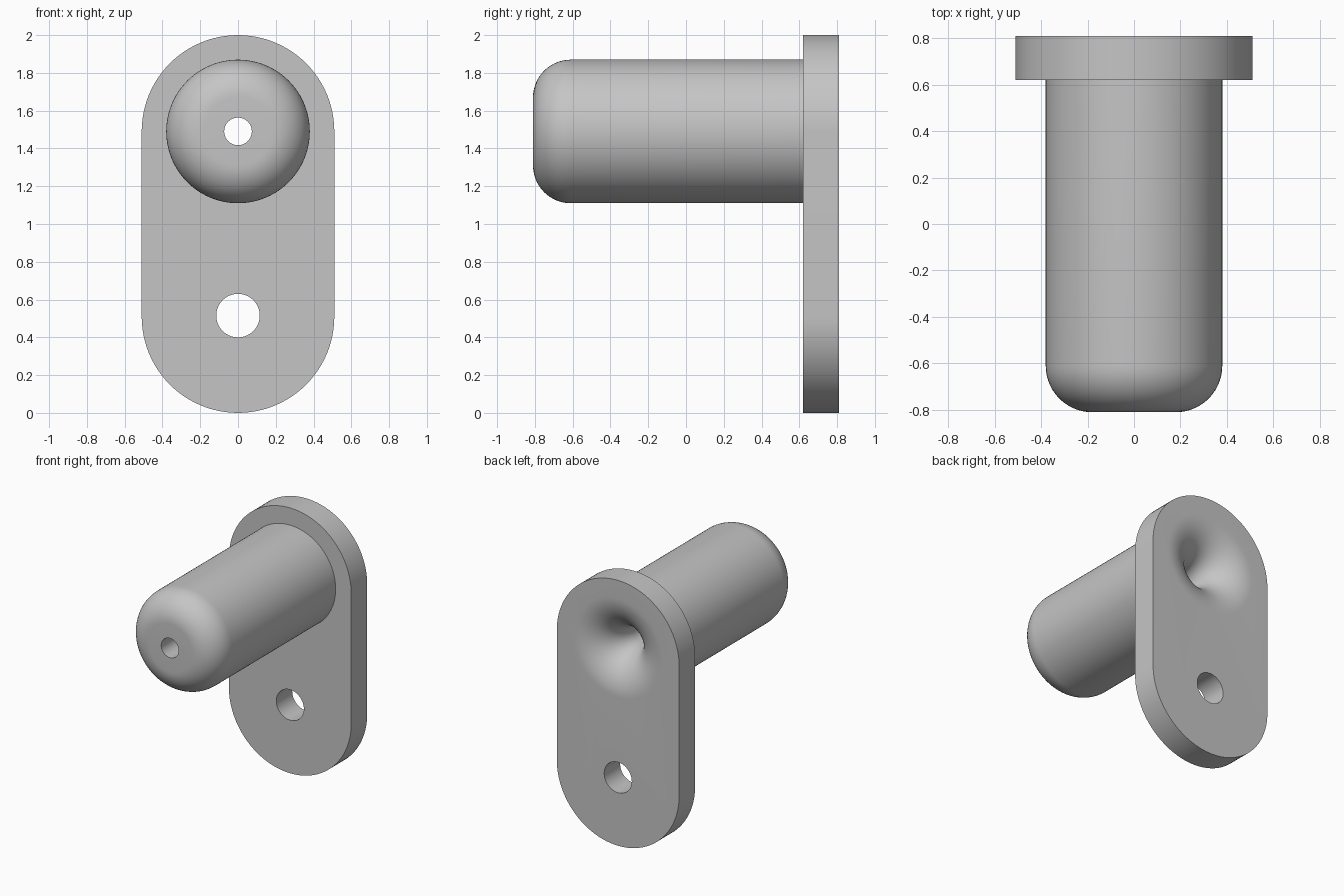
import bpy
import math
from mathutils import Matrix

cube = bpy.data.objects.get("Cube")
if cube:
    bpy.data.objects.remove(cube, do_unlink=True)

BACK, PLATE_FRONT, TIP = 0.81, 0.62, -0.81
AXIS_Z, HOLE_Z = 1.49, 0.515
PLATE_R, BARREL_R, BORE_R, HOLE_R = 0.51, 0.38, 0.073, 0.115
NOSE, FLARE = 0.2, 0.3

grey = bpy.data.materials.new("plain grey")
grey.use_nodes = True
colour = (0.56, 0.56, 0.56, 1)
grey.diffuse_color = colour
grey.node_tree.nodes["Principled BSDF"].inputs["Base Color"].default_value = colour


def make_object(name, verts, faces):
    mesh = bpy.data.meshes.new(name)
    mesh.from_pydata(verts, [], faces)
    mesh.materials.append(grey)
    obj = bpy.data.objects.new(name, mesh)
    bpy.context.collection.objects.link(obj)
    return obj


def loft(name, rings):
    """Skin equal rings of points, front to back, and cap both ends."""
    n = len(rings[0])
    faces = [(k * n + i, k * n + (i + 1) % n, (k + 1) * n + (i + 1) % n, (k + 1) * n + i)
             for k in range(len(rings) - 1) for i in range(n)]
    faces.append(tuple(reversed(range(n))))
    faces.append(tuple(range((len(rings) - 1) * n, len(rings) * n)))
    obj = make_object(name, [p for ring in rings for p in ring], faces)
    import bmesh
    bm = bmesh.new()
    bm.from_mesh(obj.data)
    bmesh.ops.recalc_face_normals(bm, faces=bm.faces)
    bm.to_mesh(obj.data)
    bm.free()
    return obj


def circle(r, y, z, n=96):
    return [(r * math.cos(2 * math.pi * i / n), y, z + r * math.sin(2 * math.pi * i / n))
            for i in range(n)]


def lathe(name, profile, z):
    return loft(name, [circle(r, y, z) for r, y in profile])


def quarter(steps=14):
    return [math.pi / 2 * i / steps for i in range(steps + 1)]


def stadium(y, n=48):
    pts = []
    for start, z in ((0, 2 - PLATE_R), (math.pi, PLATE_R)):
        for i in range(n + 1):
            a = start + math.pi * i / n
            pts.append((PLATE_R * math.cos(a), y, z + PLATE_R * math.sin(a)))
    return pts


# Mounting plate with rounded ends
bracket = loft("mounting_bracket", [stadium(PLATE_FRONT), stadium(BACK)])

# Barrel with a rounded nose, sunk slightly into the plate
nose = [(BARREL_R - NOSE + NOSE * math.sin(a), TIP + NOSE - NOSE * math.cos(a))
        for a in quarter()]
barrel = lathe("barrel", nose + [(BARREL_R, PLATE_FRONT + 0.04)], AXIS_Z)

# Bore that flares out like a trumpet at the back face
flare = [(BORE_R + FLARE * (1 - math.cos(a)), BACK - FLARE + FLARE * math.sin(a))
         for a in quarter(20)]
bore = lathe("bore_cutter", [(BORE_R, TIP - 0.1)] + flare
             + [(BORE_R + FLARE, BACK + 0.1)], AXIS_Z)

# Fixing hole through the lower plate
hole = lathe("hole_cutter", [(HOLE_R, PLATE_FRONT - 0.1), (HOLE_R, BACK + 0.1)], HOLE_Z)

bpy.ops.object.select_all(action='DESELECT')
bpy.context.view_layer.objects.active = bracket
bracket.select_set(True)
for tool, operation in ((barrel, 'UNION'), (bore, 'DIFFERENCE'), (hole, 'DIFFERENCE')):
    mod = bracket.modifiers.new(tool.name, 'BOOLEAN')
    mod.object = tool
    mod.operation = operation
    mod.solver = 'EXACT'
    bpy.ops.object.modifier_apply(modifier=mod.name)
    bpy.data.objects.remove(tool, do_unlink=True)

bpy.ops.object.shade_smooth_by_angle(angle=math.radians(30))
